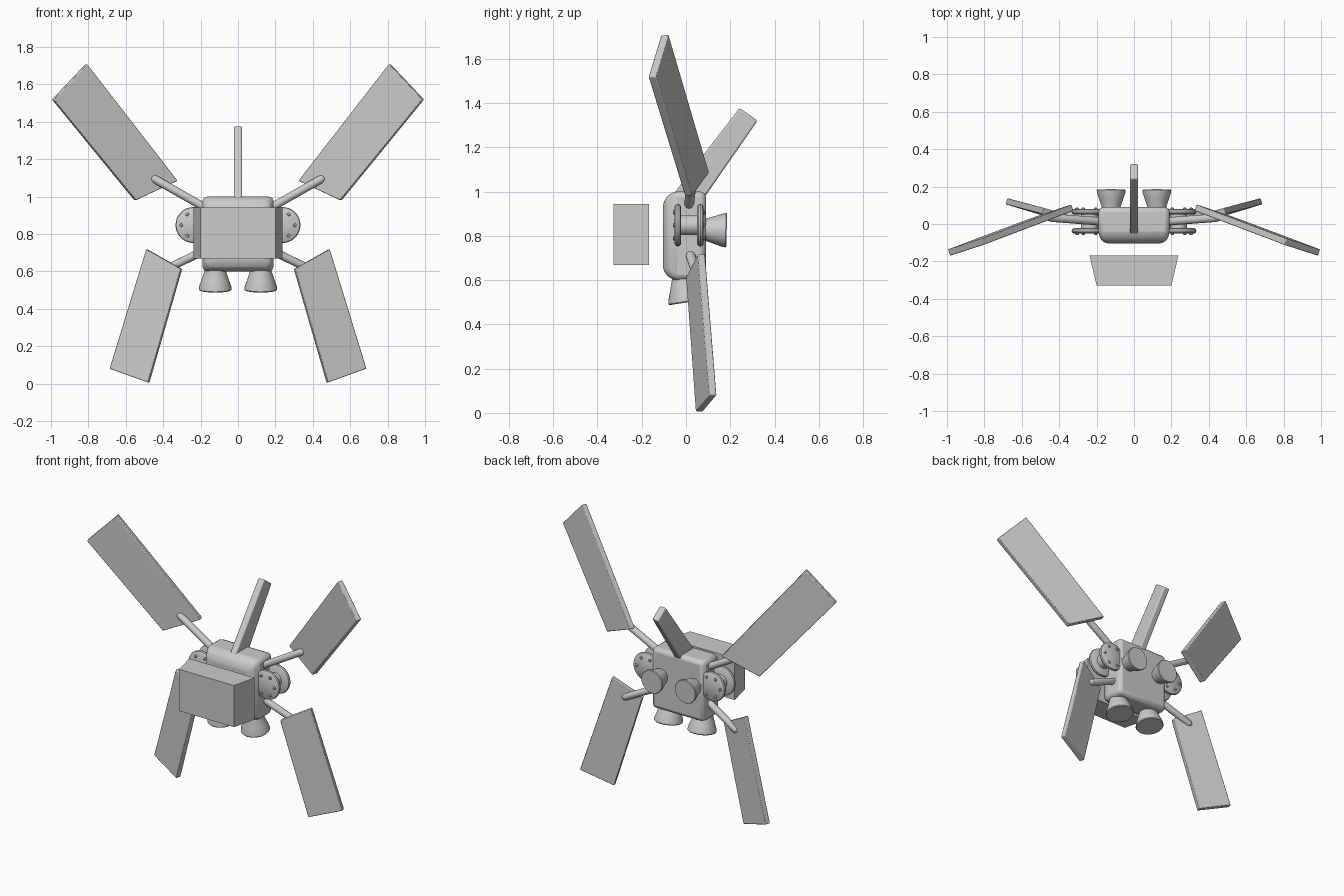
import bpy, bmesh, math
from mathutils import Vector

old = bpy.data.objects.get("Cube")
if old:
    bpy.data.objects.remove(old, do_unlink=True)

grey = bpy.data.materials.new("light grey")
grey.use_nodes = True
grey.diffuse_color = (0.6, 0.6, 0.6, 1)
grey.node_tree.nodes["Principled BSDF"].inputs["Base Color"].default_value = (0.6, 0.6, 0.6, 1)


def finish(name, bm, bevel=0, segments=2, smooth=True):
    """Turn a bmesh into a named object with optional rounded edges."""
    bmesh.ops.recalc_face_normals(bm, faces=bm.faces)
    mesh = bpy.data.meshes.new(name)
    bm.to_mesh(mesh)
    bm.free()
    mesh.materials.append(grey)
    obj = bpy.data.objects.new(name, mesh)
    bpy.context.collection.objects.link(obj)
    if bevel:
        mod = obj.modifiers.new("Bevel", "BEVEL")
        mod.width, mod.segments = bevel, segments
        mod.limit_method = "ANGLE"
    if smooth:
        bpy.ops.object.select_all(action="DESELECT")
        obj.select_set(True)
        bpy.context.view_layer.objects.active = obj
        bpy.ops.object.shade_smooth_by_angle(angle=math.radians(35))
    return obj


def loft(name, rings, **kw):
    """Skin a list of equal-length point rings and cap both ends."""
    bm = bmesh.new()
    loops = [[bm.verts.new(p) for p in ring] for ring in rings]
    for a, b in zip(loops, loops[1:]):
        for i in range(len(a)):
            j = (i + 1) % len(a)
            bm.faces.new((a[i], a[j], b[j], b[i]))
    bm.faces.new(loops[0])
    bm.faces.new(loops[-1])
    return finish(name, bm, **kw)


def turned(name, start, end, profile, sides=32, **kw):
    """Round part from start to end; profile holds (fraction, radius)."""
    start, end = Vector(start), Vector(end)
    turn = (end - start).to_track_quat("Z", "Y")
    rings = []
    for t, r in profile:
        centre = start.lerp(end, t)
        rings.append([centre + turn @ Vector((r * math.cos(a), r * math.sin(a), 0))
                      for a in (math.tau * i / sides for i in range(sides))])
    return loft(name, rings, **kw)


def panel(name, corners, thickness, **kw):
    """Flat four-cornered slab centred on the given corners."""
    c = [Vector(p) for p in corners]
    half = (c[2] - c[0]).cross(c[3] - c[1]).normalized() * thickness / 2
    return loft(name, [[p - half for p in c], [p + half for p in c]], **kw)


def rect(x, y, z0, z1):
    return [(-x, y, z0), (x, y, z0), (x, y, z1), (-x, y, z1)]


# Main body and the tapered box standing off its front
loft("body", [rect(0.16, -0.105, 0.64, 0.955), rect(0.19, -0.065, 0.6, 1.0),
              rect(0.19, 0.09, 0.6, 1.0)], bevel=0.03)
loft("front_box", [rect(0.2, -0.328, 0.668, 0.943), rect(0.238, -0.168, 0.668, 0.943)],
     smooth=False)

# Swept top fin
panel("top_fin", [(0, 0.242, 1.378), (0, 0.323, 1.32), (0, 0.06, 0.94), (0, -0.06, 0.985)],
      0.045, bevel=0.008)

nozzle = [(0, 0.052), (0.15, 0.056), (0.55, 0.073), (0.85, 0.086), (0.96, 0.088), (1, 0.084)]
rear = [(t, r * 0.88) for t, r in nozzle]
rod = [(0, 0.022), (0.93, 0.022), (0.97, 0.018), (0.99, 0.011), (1, 0.004)]

for side, s in (("left", 1), ("right", -1)):
    def m(*p):
        return (s * p[0], p[1], p[2])

    # Nozzles below and behind
    turned(side + "_lower_nozzle", m(0.122, -0.012, 0.625), m(0.122, 0.008, 0.5), nozzle)
    turned(side + "_rear_nozzle", m(0.122, 0.07, 0.828), m(0.122, 0.184, 0.825), rear)

    # Wing panels
    panel(side + "_upper_wing", [m(0.811, -0.095, 1.708), m(0.99, -0.153, 1.519),
                                 m(0.551, 0.012, 0.981), m(0.328, 0.088, 1.085)],
          0.036, bevel=0.004)
    panel(side + "_lower_wing", [m(0.487, 0.07, 0.718), m(0.302, 0.016, 0.613),
                                 m(0.477, 0.06, 0.006), m(0.683, 0.122, 0.08)],
          0.034, bevel=0.004)

    # Rods carrying the wings
    turned(side + "_upper_rod", m(0.13, 0.01, 0.915), m(0.465, 0.035, 1.105), rod, sides=16)
    turned(side + "_lower_rod", m(0.13, 0.012, 0.735), m(0.42, 0.06, 0.595), rod, sides=16)

    # Paired hub discs on an axle, each with a ring of bolts
    turned(side + "_axle", m(0.238, -0.04, 0.848), m(0.238, 0.06, 0.848), [(0, 0.045), (1, 0.045)])
    for place, y, out in (("front", -0.037, -1), ("back", 0.065, 1)):
        turned(f"{side}_{place}_disc", m(0.238, y - 0.015, 0.848), m(0.238, y + 0.015, 0.848),
               [(0, 0.084), (0.2, 0.093), (0.5, 0.096), (0.8, 0.093), (1, 0.084)])
        for k in range(6):
            a = math.tau * k / 6
            x, z = 0.238 + 0.067 * math.cos(a), 0.848 + 0.067 * math.sin(a)
            turned(f"{side}_{place}_bolt_{k + 1}", m(x, y, z), m(x, y + out * 0.022, z),
                   [(0, 0.01), (0.85, 0.01), (1, 0.006)], sides=12)
